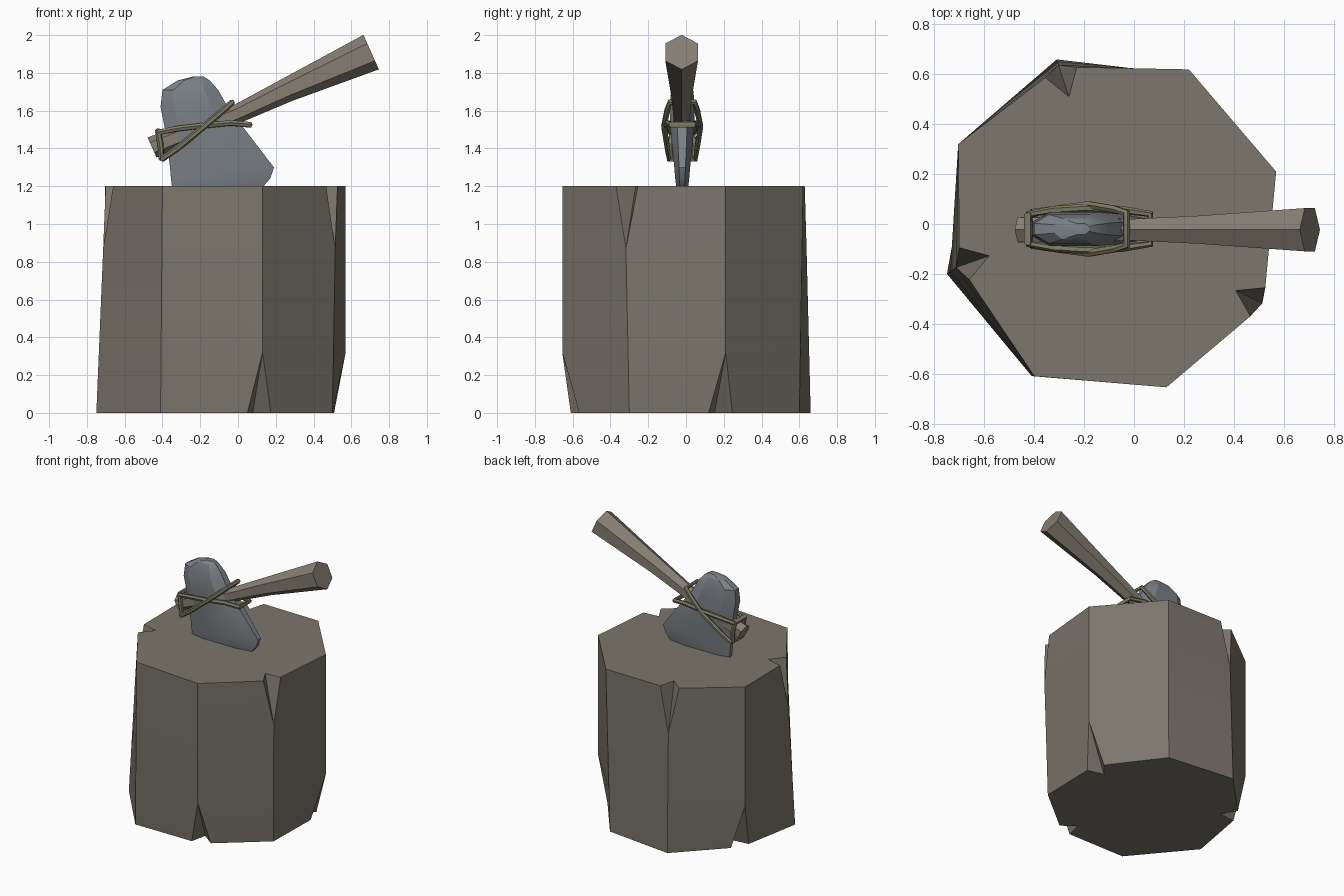
import bpy, bmesh, math
from mathutils import Vector

if "Cube" in bpy.data.objects:
    bpy.data.objects.remove(bpy.data.objects["Cube"])

def material(name, rgb):
    m = bpy.data.materials.new(name)
    m.diffuse_color = (*rgb, 1)
    m.use_nodes = True
    m.node_tree.nodes["Principled BSDF"].inputs["Base Color"].default_value = m.diffuse_color
    return m

def finish(obj, mat, angle):
    obj.data.materials.append(mat)
    bpy.ops.object.select_all(action='DESELECT')
    obj.select_set(True)
    bpy.context.view_layer.objects.active = obj
    bpy.ops.object.shade_smooth_by_angle(angle=math.radians(angle))

def loft(name, rings, mat, angle=30):
    """Skin a stack of equal-length rings and cap both ends."""
    bm = bmesh.new()
    vs = [[bm.verts.new(p) for p in r] for r in rings]
    n = len(rings[0])
    for lo, hi in zip(vs, vs[1:]):
        for i in range(n):
            j = (i + 1) % n
            bm.faces.new((lo[i], lo[j], hi[j], hi[i]))
    bm.faces.new(vs[0][::-1])
    bm.faces.new(vs[-1])
    bmesh.ops.remove_doubles(bm, verts=bm.verts, dist=0.0005)
    bmesh.ops.recalc_face_normals(bm, faces=bm.faces)
    me = bpy.data.meshes.new(name)
    bm.to_mesh(me)
    bm.free()
    obj = bpy.data.objects.new(name, me)
    bpy.context.collection.objects.link(obj)
    finish(obj, mat, angle)
    return obj

wood = material("stump_wood", (0.20, 0.18, 0.15))
shaft = material("handle_wood", (0.24, 0.21, 0.17))
stone = material("stone", (0.20, 0.22, 0.24))
cord = material("cord", (0.21, 0.20, 0.12))

# Stump: eight corners as (top xy, bottom xy, end that is split by a crack)
corners = [((-.40, -.61), (-.41, -.61), None),
           ((.13, -.655), (.12, -.61), 'bottom'),
           ((.52, -.325), (.50, -.30), 'top'),
           ((.57, .21), (.51, .19), 'bottom'),
           ((.22, .62), (.20, .60), None),
           ((-.30, .63), (-.31, .66), 'top'),
           ((-.705, .32), (-.66, .30), 'bottom'),
           ((-.70, -.165), (-.75, -.20), 'top')]

def stump_ring(z):
    base = []
    for top, bottom, crack in corners:
        t = z / 1.2 if crack != 'bottom' else min(1, z / 0.32)
        base.append(Vector((*bottom, z)).lerp(Vector((*top, z)), t))
    ring = []
    for i, p in enumerate(base):
        split = corners[i][2] == {0.0: 'bottom', 1.2: 'top'}.get(z, 'never')
        d = 0.07 if split else 0
        to_prev = (base[i - 1] - p).normalized()
        to_next = (base[(i + 1) % 8] - p).normalized()
        inward = (to_prev + to_next).normalized()
        ring += [p + to_prev * d, p + inward * d * 1.8, p + to_next * d]
    return ring

loft("stump", [stump_ring(z) for z in (0.0, 0.32, 0.87, 1.2)], wood)

# Axe head: levels of z, back x, front x, half thickness
levels = [(1.12, -.33, .05, .014), (1.20, -.35, .135, .032), (1.24, -.355, .17, .037),
          (1.30, -.36, .19, .042), (1.47, -.38, .06, .060), (1.62, -.41, -.055, .068),
          (1.71, -.40, -.105, .058), (1.76, -.32, -.15, .042), (1.78, -.24, -.18, .022)]

def head_ring(z, a, b, h):
    y, w = -0.02, b - a
    outline = [(0, .4), (.2, 1), (.75, 1), (1, .4)]
    side = [(a + w * u, y - h * v, z) for u, v in outline]
    return side + [(x, 2 * y - yy, z) for x, yy, _ in reversed(side)]

loft("axe_head", [head_ring(*l) for l in levels], stone, 25)

# Handle: hexagonal sections along a bent centre line (x, z, radius)
path = [(-.455, 1.405, .058), (0, 1.585, .05), (.26, 1.71, .064), (.705, 1.91, .1)]
tilt = math.radians(24)

def handle_ring(x, z, r):
    ring = []
    for k in range(6):
        a = k * math.pi / 3
        up, side = r * math.cos(a), r * math.sin(a)
        ring.append((x - up * math.sin(tilt), -.023 + side, z + up * math.cos(tilt)))
    return ring

loft("handle", [handle_ring(*p) for p in path], shaft, 15)

# Lashing: two closed cords mirrored front to back, given as (x, offset y, z)
def lashing(name, half):
    y = -0.02
    pts = [(x, y - o, z) for x, o, z in half] + [(x, y + o, z) for x, o, z in reversed(half)]
    cu = bpy.data.curves.new(name, 'CURVE')
    cu.dimensions = '3D'
    cu.bevel_depth = 0.016
    cu.bevel_resolution = 1
    sp = cu.splines.new('POLY')
    sp.points.add(len(pts) - 1)
    for p, co in zip(sp.points, pts):
        p.co = (*co, 1)
    sp.use_cyclic_u = True
    obj = bpy.data.objects.new(name, cu)
    bpy.context.collection.objects.link(obj)
    bpy.ops.object.select_all(action='DESELECT')
    obj.select_set(True)
    bpy.context.view_layer.objects.active = obj
    bpy.ops.object.convert(target='MESH')
    finish(bpy.context.object, cord, 50)

lashing("diagonal_cord", [(-.40, .07, 1.345), (-.32, .078, 1.40), (-.18, .097, 1.515),
                          (-.08, .08, 1.60), (-.03, .065, 1.645)])
lashing("level_cord", [(-.42, .06, 1.485), (-.32, .077, 1.505), (-.19, .085, 1.52),
                       (-.04, .075, 1.535), (.065, .06, 1.525)])
# Short wrap around the butt of the handle
lashing("butt_cord", [(-.425, .055, 1.495), (-.41, .062, 1.42), (-.405, .055, 1.345)])
